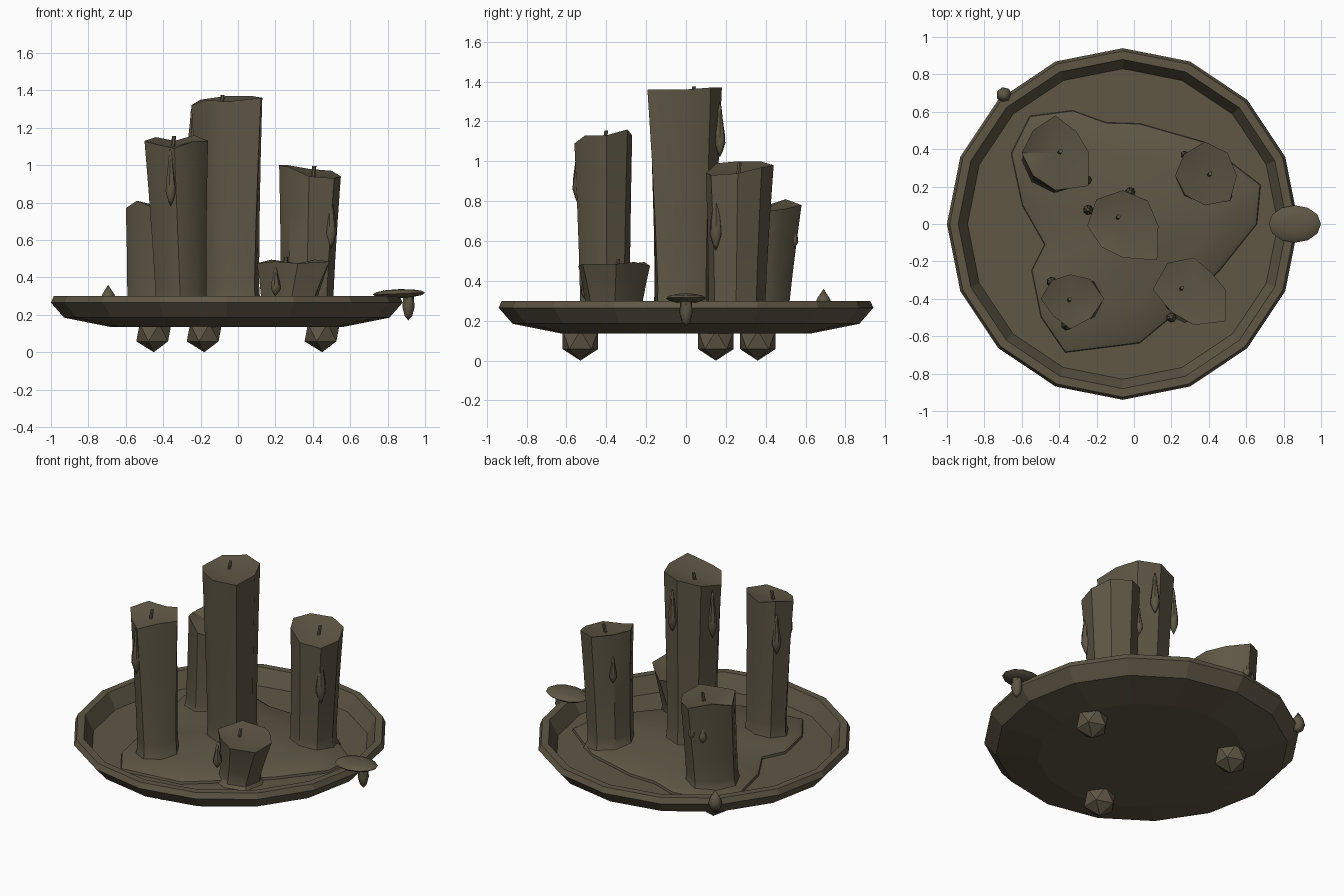
import bpy, bmesh, math
from math import sin, cos, pi, radians
from mathutils import Vector, Matrix

cube = bpy.data.objects.get("Cube")
if cube:
    bpy.data.objects.remove(cube, do_unlink=True)

wax = bpy.data.materials.new("dull_olive_brown")
wax.use_nodes = True
colour = (0.115, 0.095, 0.06, 1)
wax.diffuse_color = colour
bsdf = wax.node_tree.nodes["Principled BSDF"]
bsdf.inputs["Base Color"].default_value = colour
bsdf.inputs["Roughness"].default_value = 0.8


def finish(name, bm, smooth=None):
    bmesh.ops.recalc_face_normals(bm, faces=bm.faces)
    mesh = bpy.data.meshes.new(name)
    bm.to_mesh(mesh)
    bm.free()
    mesh.materials.append(wax)
    ob = bpy.data.objects.new(name, mesh)
    bpy.context.collection.objects.link(ob)
    if smooth:
        bpy.ops.object.select_all(action='DESELECT')
        ob.select_set(True)
        bpy.context.view_layer.objects.active = ob
        bpy.ops.object.shade_smooth_by_angle(angle=radians(smooth))
    return ob


def loft(name, rings, smooth=None, bottom=None, top=None):
    """Skin a stack of equal point rings and fan each end to a centre point."""
    bm = bmesh.new()
    rows = [[bm.verts.new(p) for p in ring] for ring in rings]
    n = len(rows[0])
    for a, b in zip(rows, rows[1:]):
        for i in range(n):
            j = (i + 1) % n
            bm.faces.new((a[i], a[j], b[j], b[i]))
    for row, tip in ((rows[0], bottom), (rows[-1], top)):
        if tip is None:
            bm.faces.new(row)
        else:
            c = bm.verts.new(tip)
            for i in range(n):
                bm.faces.new((row[i], row[(i + 1) % n], c))
    return finish(name, bm, smooth)


def circle(x, y, r, z, n):
    return [Vector((x + r * cos(2 * pi * i / n), y + r * sin(2 * pi * i / n), z)) for i in range(n)]


# Plate with raised rim
profile = [(.62, .135), (.87, .185), (.94, .265), (.925, .3), (.88, .3), (.83, .2)]
loft("plate", [circle(-.06, 0, r, z, 16) for r, z in profile])

# Three faceted feet
for i, (x, y) in enumerate([(-.45, .36), (-.18, -.53), (.45, .15)]):
    bm = bmesh.new()
    bmesh.ops.create_icosphere(bm, subdivisions=1, radius=.105,
                               matrix=Matrix.Translation((x, y, .105)))
    finish(f"foot_{i + 1}", bm)

# Pool of melted wax, rising toward the middle
outline = [(.66, 0), (.68, .21), (.38, .44), (.03, .54), (-.15, .545), (-.33, .61),
           (-.56, .58), (-.66, .38), (-.6, .1), (-.48, -.11), (-.55, -.25),
           (-.5, -.5), (-.37, -.69), (.03, -.64), (.2, -.5), (.46, -.25)]
pool = [[Vector((x * s, y * s, z)) for x, y in outline]
        for s, z in ((1, .19), (.99, .215), (.94, .23), (.65, .25), (.35, .275))]
loft("wax_pool", pool, 40, top=(0, 0, .285))


# Candles: top centre, base centre, base scale, height, then radii and rim
# height offsets in hundredths at equal turns from +x
def candle(name, top, base, scale, height, radii, rim, wick):
    n = len(radii)
    low = .2
    rings = []
    for t, flare in ((0, 1.2), (.06, 1.04), (.14, 1), (.4, 1), (.7, 1), (.9, 1), (1, 1)):
        s = (scale + (1 - scale) * t ** 1.5) * flare
        mean = sum(radii) / n
        ring = []
        for i in range(n):
            a = 2 * pi * i / n
            r = (mean + (radii[i] - mean) * (.45 + .55 * t)) * s / 100
            cx, cy = (b + (p - b) * t for p, b in zip(top, base))
            z = low + (height - low + rim[i] / 100) * t
            ring.append(Vector((cx + r * cos(a), cy + r * sin(a), z)))
        rings.append(ring)
    dip = height - .03
    loft(name, rings, 38, top=(*top, dip))
    # Short leaning wick
    wx, wy = wick
    loft(name + "_wick", [circle(wx, wy, .011, dip - .02, 6),
                          circle(wx + .008, wy + .01, .011, height + .025, 6)], 40)


candle("tall_candle", (-.06, -.01), (-.04, -.01), .8, 1.35,
       [19, 19, 19, 20, 19, 16, 17, 26], [1, 2, 2, 0, -3, 0, -1, 1], (-.09, .03))
candle("front_left_candle", (-.34, -.4), (-.305, -.4), .84, 1.13,
       [18, 15, 13, 14, 16, 13, 16, 15], [0, 3, 0, 2, 0, -2, -4, 0], (-.35, -.41))
candle("back_left_candle", (-.42, .38), (-.43, .34), .88, .78,
       [18, 16, 20, 17, 18, 17, 20, 25], [-3, -2, 0, 3, -1, 3, -2, -3], (-.4, .38))
candle("back_right_candle", (.38, .26), (.365, .25), .84, .97,
       [17, 17, 18, 16, 16, 15, 16, 19], [-3, 0, 1, 3, 3, 2, -3, -4], (.4, .26))
candle("short_candle", (.32, -.35), (.27, -.36), .74, .485,
       [17, 13, 17, 20, 22, 17, 19, 24], [0, 1, -1, 1, -1, 0, -1, 0], (.25, -.35))


# Wax drips: pointed at both ends, heaviest near the lower end
def drip(name, x, y, z0, z1, r):
    h = z1 - z0
    shape = [(.1, .5), (.25, 1), (.42, .9), (.7, .5), (.9, .3)]
    loft(name, [circle(x, y, r * w, z0 + h * t, 7) for t, w in shape], 50,
         bottom=(x, y, z0), top=(x, y, z1))


drips = [(-.36, -.54, .78, 1.1, .03), (-.44, -.31, .8, 1.07, .028),
         (-.245, .075, 1.0, 1.32, .028), (-.02, .17, 1.02, 1.3, .028),
         (.495, .15, .55, .89, .032), (.27, .37, .68, .86, .022),
         (.2, -.5, .3, .46, .028), (-.25, .235, .5, .68, .025),
         (-.42, .54, .56, .7, .024), (-.48, .51, .54, .67, .024)]
for i, d in enumerate(drips):
    drip(f"wax_drip_{i + 1}", *d)

# Rim drip, pointing up
loft("rim_drip", [circle(-.695, .69, r, z, 7) for r, z in ((.03, .24), (.042, .28), (.034, .31))], 50,
     bottom=(-.695, .69, .22), top=(-.695, .69, .36))

# Flat thumb rest on the rim, with a drop hanging below
bm = bmesh.new()
bmesh.ops.create_uvsphere(bm, u_segments=12, v_segments=6, radius=1,
                          matrix=Matrix.Translation((.86, 0, .313)) @ Matrix.Rotation(radians(-2), 4, 'Y')
                          @ Matrix.Diagonal((.14, .1, .024, 1)))
finish("thumb_rest", bm, 40)
loft("thumb_rest_drop", [circle(.91, 0, r, z, 7) for r, z in ((.022, .195), (.034, .24), (.03, .3))], 50,
     bottom=(.91, 0, .17), top=(.91, 0, .32))
